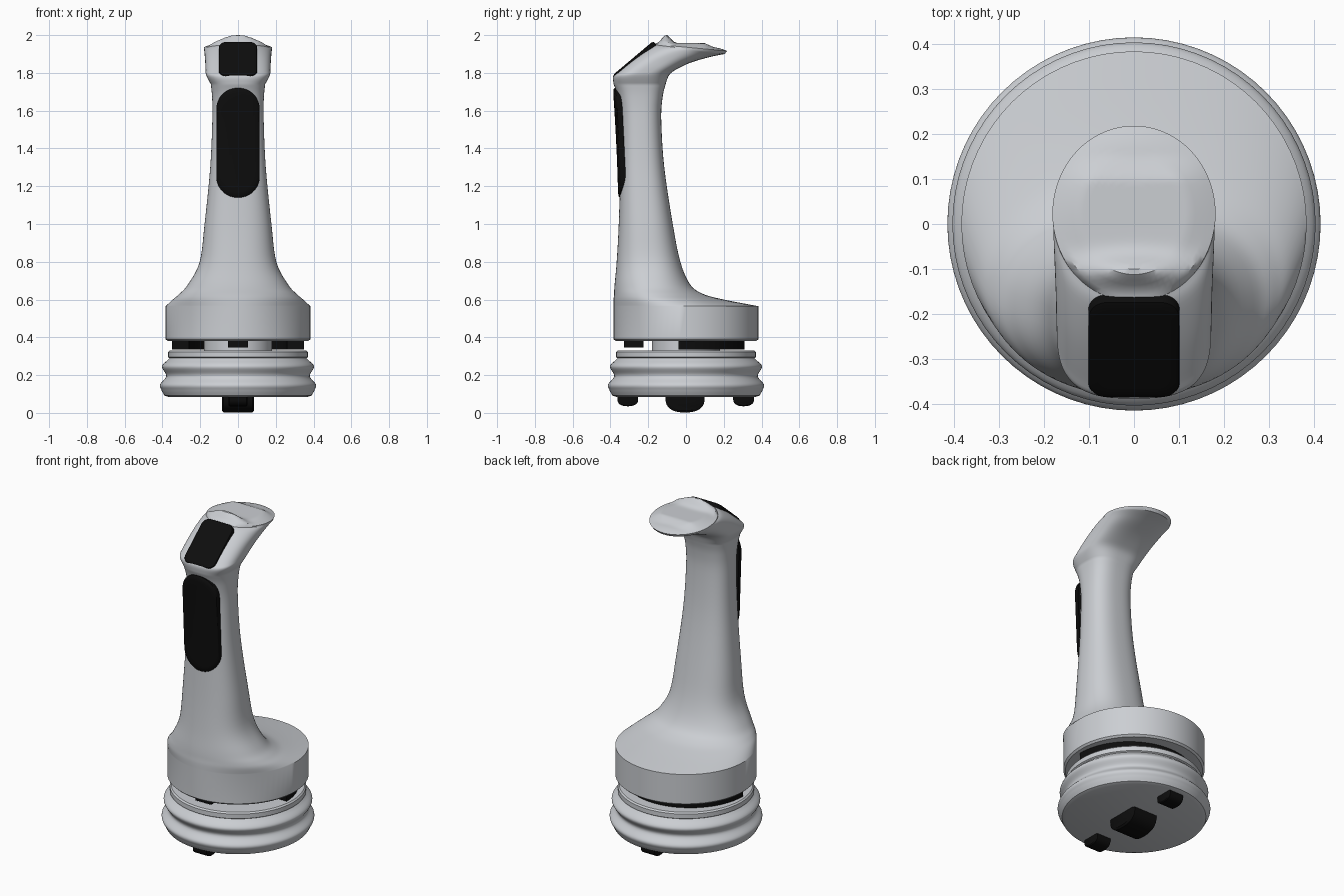
import bpy
import bmesh
from math import sin, cos, pi, exp, copysign, radians
from mathutils import Vector, Matrix

SIDES = 72

if "Cube" in bpy.data.objects:
    bpy.data.objects.remove(bpy.data.objects["Cube"])


def material(name, colour):
    mat = bpy.data.materials.new(name)
    mat.use_nodes = True
    mat.diffuse_color = colour
    mat.node_tree.nodes["Principled BSDF"].inputs["Base Color"].default_value = colour
    return mat


grey = material("light grey", (0.6, 0.62, 0.65, 1))
black = material("black", (0.004, 0.004, 0.004, 1))


def smooth_keys(keys, steps):
    """Catmull-Rom curve through tuples of any length."""
    out = []
    last = len(keys) - 1
    for i in range(last):
        a, b, c, d = (keys[max(0, min(last, i + k))] for k in (-1, 0, 1, 2))
        for s in range(steps):
            t = s / steps
            out.append(tuple(
                q + t / 2 * (r - p + t * (2 * p - 5 * q + 4 * r - u + t * (3 * (q - r) + u - p)))
                for p, q, r, u in zip(a, b, c, d)))
    return out + [keys[-1]]


def power(v, n):
    return copysign(abs(v) ** (2 / n), v)


def section(front_y, front_z, back_y, back_z, width, n):
    """Tilted superellipse ring spanning a front point and a back point."""
    front, back = Vector((0, front_y, front_z)), Vector((0, back_y, back_z))
    ring = []
    for i in range(SIDES):
        a = 2 * pi * i / SIDES
        p = front.lerp(back, (1 - power(cos(a), n)) / 2)
        ring.append(Vector((width * power(sin(a), n), p.y, p.z)))
    return ring


def circle(r, z):
    return section(-r, z, r, z, r, 2)


def loft(name, rings, mat, angle=38):
    """Skin a list of equal rings and close both ends."""
    bm = bmesh.new()
    loops = [[bm.verts.new(p) for p in ring] for ring in rings]
    for low, high in zip(loops, loops[1:]):
        for i in range(len(low)):
            j = (i + 1) % len(low)
            bm.faces.new((low[i], low[j], high[j], high[i]))
    bm.faces.new(loops[0][::-1])
    bm.faces.new(loops[-1])
    bmesh.ops.recalc_face_normals(bm, faces=bm.faces)
    mesh = bpy.data.meshes.new(name)
    bm.to_mesh(mesh)
    bm.free()
    mesh.materials.append(mat)
    obj = bpy.data.objects.new(name, mesh)
    bpy.context.collection.objects.link(obj)
    bpy.ops.object.select_all(action="DESELECT")
    obj.select_set(True)
    bpy.context.view_layer.objects.active = obj
    bpy.ops.object.shade_smooth_by_angle(angle=radians(angle))
    return obj


# Ribbed base
ribs = smooth_keys([(0.39, 0.092), (0.405, 0.12), (0.413, 0.15), (0.38, 0.195),
                    (0.403, 0.245), (0.372, 0.28)], 6)
base = [(0.37, 0.085)] + ribs + [(0.362, 0.29), (0.37, 0.295), (0.37, 0.322), (0.362, 0.33)]
loft("ribbed_base", [circle(r, z) for r, z in base], grey)
loft("neck_core", [circle(0.18, 0.3), circle(0.18, 0.42)], grey)

# Handle: height, front y, back y, half width, squareness
handle_keys = [
    (0.565, -0.383, 0.383, 0.383, 2), (0.6, -0.383, 0.2, 0.345, 2.05),
    (0.63, -0.381, 0.09, 0.31, 2.1), (0.68, -0.378, 0.022, 0.265, 2.2),
    (0.8, -0.367, -0.03, 0.203, 2.4), (1.0, -0.356, -0.07, 0.177, 2.5),
    (1.3, -0.348, -0.115, 0.147, 2.6), (1.55, -0.347, -0.131, 0.136, 2.6),
    (1.67, -0.36, -0.124, 0.137, 2.7), (1.74, -0.383, -0.108, 0.144, 2.8)]
body = [(f, z, b, z, w, n) for z, f, b, w, n in smooth_keys(handle_keys, 5)]

# Head: front y and z, back y and z, half width, squareness
head_keys = [
    body.pop(), (-0.386, 1.782, -0.088, 1.79, 0.168, 3),
    (-0.36, 1.808, -0.045, 1.822, 0.172, 3), (-0.28, 1.875, 0.03, 1.856, 0.174, 2.8),
    (-0.2, 1.935, 0.13, 1.885, 0.178, 2.3), (-0.172, 1.95, 0.205, 1.9, 0.18, 2)]
body += smooth_keys(head_keys, 5)
rings = [circle(0.372, 0.38), circle(0.383, 0.39)] + [section(*key) for key in body]

# Dished thumb rest with a raised ridge at its front
rim = section(-0.172, 1.952, 0.218, 1.916, 0.181, 2)
middle = Vector((0, 0.02, 1.95))
rings.append(rim)
for k in range(1, 16):
    t = k / 16
    ring = []
    for p in rim:
        q = p.lerp(middle, t)
        blend = min(1, 3 * t)
        level = 1.957 - 0.022 * max(0, min(1, (q.y - 0.1) / 0.05))
        q.z += (level - q.z) * blend
        ridge = exp(-((q.y + 0.105) / 0.032) ** 2) * exp(-(q.x / 0.12) ** 2)
        q.z += 0.044 * ridge
        ring.append(q)
    rings.append(ring)
loft("handle_body", rings, grey)


def rounded_outline(half_w, half_h, radius):
    pts = []
    for i in range(48):
        a = 2 * pi * (i + 0.5) / 48
        pts.append((copysign(half_w - radius, cos(a)) + radius * cos(a),
                    copysign(half_h - radius, sin(a)) + radius * sin(a)))
    return pts


def pad(name, half_w, half_h, radius, place, depth):
    """Rounded crowned pad; place maps (across, along, out) to space."""
    outline = rounded_outline(half_w, half_h, radius)
    layers = [(1, -depth), (1, -0.008), (0.98, -0.003)]
    layers += [(s / 10, 0) for s in range(9, 0, -1)]
    loft(name, [[place(u * s, v * s, out) for u, v in outline] for s, out in layers], black)


# Grip pad bows with the front of the handle
def grip_place(u, v, out):
    lean = (v + 0.29) / 0.58
    return Vector((u, -0.36 - 0.027 * lean ** 1.5 - out + 1.0 * u * u, 1.43 + v))


pad("grip_pad", 0.115, 0.29, 0.112, grip_place, 0.03)

# Sloped pad on the face of the head
slope = Vector((0, 0.765, 0.644))
normal = Vector((0, -0.644, 0.765))


def head_place(u, v, out):
    return Vector((u, -0.276, 1.872)) + slope * v + normal * (out + 0.008)


pad("head_pad", 0.101, 0.14, 0.04, head_place, 0.03)


# Half-round feet lying along x
def foot(name, y, half_w, half_y, bottom):
    rings = []
    for x, s in ((-1, 0.86), (-0.9, 1), (0.9, 1), (1, 0.86)):
        ring = [Vector((x * half_w, y + s * half_y, 0.1))]
        for i in range(25):
            a = pi * i / 24
            ring.append(Vector((x * half_w, y + s * half_y * power(cos(a), 2.4),
                                0.07 - s * (0.07 - bottom) * power(sin(a), 2.2))))
        ring.append(Vector((x * half_w, y - s * half_y, 0.1)))
        rings.append(ring)
    loft(name, rings, black)


foot("centre_foot", -0.005, 0.085, 0.103, 0.002)
foot("front_foot", -0.308, 0.05, 0.055, 0.035)
foot("back_foot", 0.305, 0.05, 0.055, 0.035)

# Curved seal in the gap, and the small front catch
arc = []
for i in range(41):
    a = pi * i / 40
    arc.append([Vector((r * cos(a), r * sin(a) - 0.04, z))
                for r, z in ((0.26, 0.335), (0.35, 0.335), (0.35, 0.385), (0.26, 0.385))])
loft("back_seal", arc, black)

bm = bmesh.new()
bmesh.ops.create_cube(bm, size=1, matrix=Matrix.LocRotScale(
    Vector((0, -0.277, 0.365)), None, Vector((0.104, 0.104, 0.04))))
mesh = bpy.data.meshes.new("front_catch")
bm.to_mesh(mesh)
bm.free()
mesh.materials.append(black)
bpy.context.collection.objects.link(bpy.data.objects.new("front_catch", mesh))
